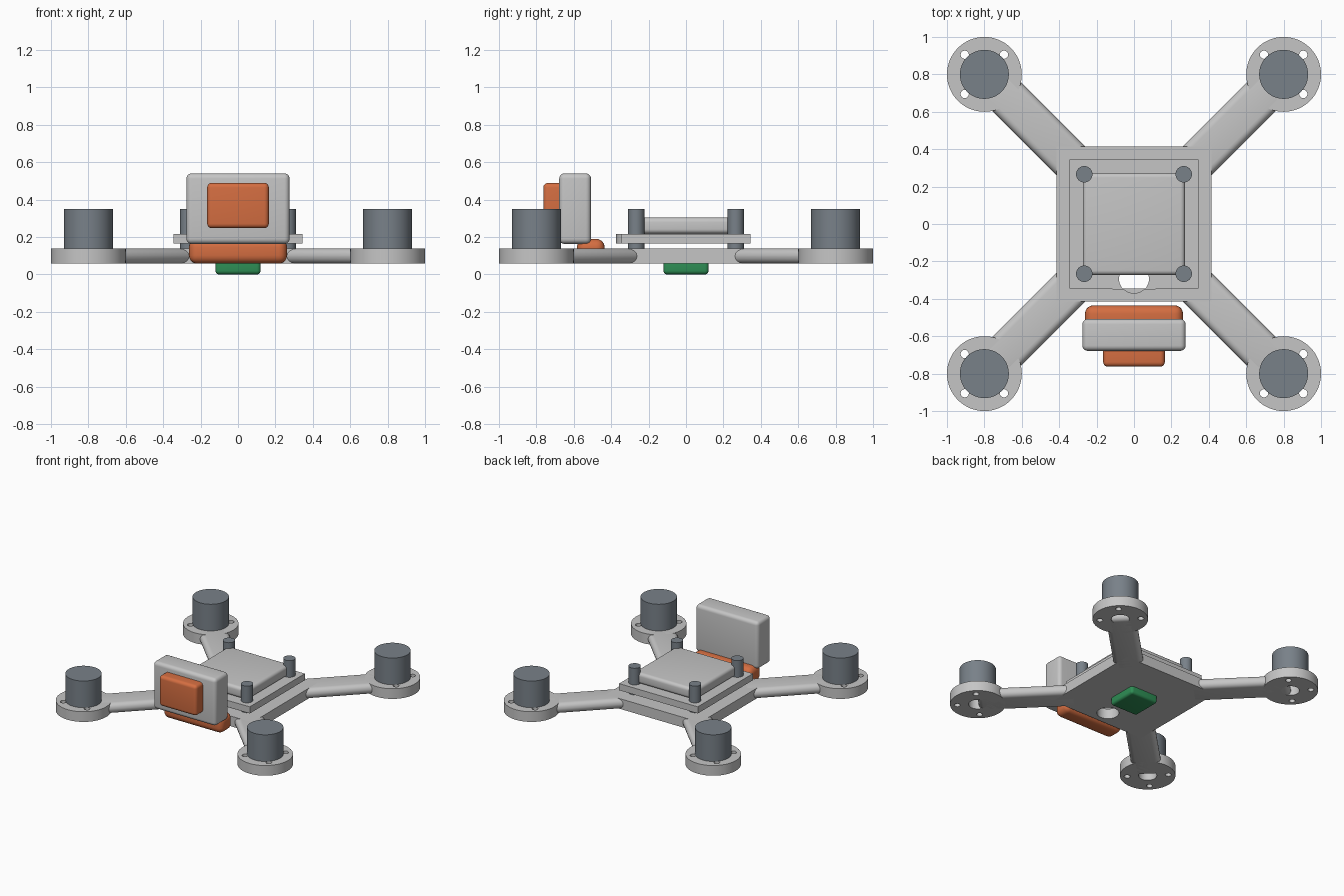
import bpy, bmesh, math
from mathutils import Matrix

if "Cube" in bpy.data.objects:
    bpy.data.objects.remove(bpy.data.objects["Cube"])


def colour(name, rgb):
    m = bpy.data.materials.new(name)
    m.diffuse_color = (*rgb, 1)
    m.use_nodes = True
    m.node_tree.nodes["Principled BSDF"].inputs["Base Color"].default_value = m.diffuse_color
    return m


GREY = colour("light_grey", (0.56, 0.56, 0.56))
SLATE = colour("slate_grey", (0.19, 0.22, 0.25))
ORANGE = colour("orange", (0.66, 0.155, 0.053))
GREEN = colour("green", (0.027, 0.27, 0.09))


def smooth(ob, mat):
    ob.data.materials.clear()
    ob.data.materials.append(mat)
    bpy.ops.object.select_all(action='DESELECT')
    ob.select_set(True)
    bpy.context.view_layer.objects.active = ob
    bpy.ops.object.shade_smooth_by_angle(angle=math.radians(35))
    return ob


def from_bmesh(name, bm, mat):
    me = bpy.data.meshes.new(name)
    bm.to_mesh(me)
    bm.free()
    ob = bpy.data.objects.new(name, me)
    bpy.context.collection.objects.link(ob)
    return smooth(ob, mat)


def rounded_box(name, lo, hi, radius, mat, turn=0):
    """Box between two corners with rounded edges, turned about the z axis."""
    bm = bmesh.new()
    bmesh.ops.create_cube(bm, size=1)
    for v in bm.verts:
        v.co = [(a + b) / 2 + c * (b - a) for a, b, c in zip(lo, hi, v.co)]
    bmesh.ops.bevel(bm, geom=bm.edges[:], offset=radius, segments=5,
                    profile=0.5, affect='EDGES')
    bmesh.ops.rotate(bm, verts=bm.verts, cent=(0, 0, 0),
                     matrix=Matrix.Rotation(turn, 3, 'Z'))
    return from_bmesh(name, bm, mat)


def cylinder(name, x, y, z0, z1, r, mat, sides=48):
    bm = bmesh.new()
    bmesh.ops.create_cone(bm, cap_ends=True, segments=sides, radius1=r, radius2=r,
                          depth=z1 - z0,
                          matrix=Matrix.Translation((x, y, (z0 + z1) / 2)))
    return from_bmesh(name, bm, mat)


def circle(x, y, r, sides):
    return [(x + r * math.cos(2 * math.pi * i / sides),
             y + r * math.sin(2 * math.pi * i / sides)) for i in range(sides)]


def square(h):
    return [(-h, -h), (h, -h), (h, h), (-h, h)]


def plate(name, outlines, x, y, z0, z1, mat):
    """Flat plate from an outer outline followed by hole outlines."""
    cu = bpy.data.curves.new(name, 'CURVE')
    cu.dimensions = '2D'
    cu.fill_mode = 'BOTH'
    cu.extrude = (z1 - z0) / 2
    for pts in outlines:
        sp = cu.splines.new('POLY')
        sp.points.add(len(pts) - 1)
        for p, (px, py) in zip(sp.points, pts):
            p.co = (px, py, 0, 1)
        sp.use_cyclic_u = True
    ob = bpy.data.objects.new(name, cu)
    bpy.context.collection.objects.link(ob)
    ob.location = (x, y, (z0 + z1) / 2)
    bpy.ops.object.select_all(action='DESELECT')
    ob.select_set(True)
    bpy.context.view_layer.objects.active = ob
    bpy.ops.object.convert(target='MESH')
    ob = bpy.context.view_layer.objects.active
    bm = bmesh.new()
    bm.from_mesh(ob.data)
    bmesh.ops.remove_doubles(bm, verts=bm.verts, dist=1e-4)
    bmesh.ops.recalc_face_normals(bm, faces=bm.faces)
    bm.to_mesh(ob.data)
    bm.free()
    return smooth(ob, mat)


Z0, Z1 = 0.057, 0.138          # frame underside and top
cable_hole = circle(0, -0.293, 0.08, 40)

# Body plates, electronics cover and underside sensor
plate("base_plate", [square(0.415), cable_hole], 0, 0, Z0, Z1, GREY)
plate("upper_plate", [square(0.346), cable_hole], 0, 0, 0.164, 0.217, GREY)
rounded_box("electronics_cover", (-0.273, -0.273, 0.217), (0.273, 0.273, 0.304), 0.025, GREY)
rounded_box("underside_sensor", (-0.121, -0.121, 0), (0.121, 0.121, 0.08), 0.02, GREEN)

# Arms, motor mounts, motors and standoffs at the four corners
for i in range(4):
    a = math.pi / 4 + i * math.pi / 2
    sx, sy = (1 if math.cos(a) > 0 else -1), (1 if math.sin(a) > 0 else -1)
    rounded_box(f"arm_{i}", (0.4, -0.108, Z0), (1.13, 0.108, Z1), 0.038, GREY, a)
    holes = [circle(u * 0.105, v * 0.105, 0.022, 20) for u in (-1, 1) for v in (-1, 1)]
    plate(f"motor_mount_{i}", [circle(0, 0, 0.2, 64), circle(0, 0, 0.066, 32)] + holes,
          sx * 0.8, sy * 0.8, Z0, Z1, GREY)
    cylinder(f"motor_{i}", sx * 0.8, sy * 0.8, Z1, 0.35, 0.131, SLATE)
    cylinder(f"standoff_{i}", sx * 0.266, sy * 0.266, Z1 - 0.01, 0.35, 0.044, SLATE, 32)

# Camera housing, lens block and damper bar
rounded_box("camera_housing", (-0.276, -0.678, 0.163), (0.276, -0.508, 0.54), 0.028, GREY)
rounded_box("camera_lens", (-0.165, -0.763, 0.247), (0.165, -0.62, 0.489), 0.025, ORANGE)
rounded_box("camera_damper", (-0.262, -0.583, 0.057), (0.262, -0.435, 0.19), 0.045, ORANGE)
